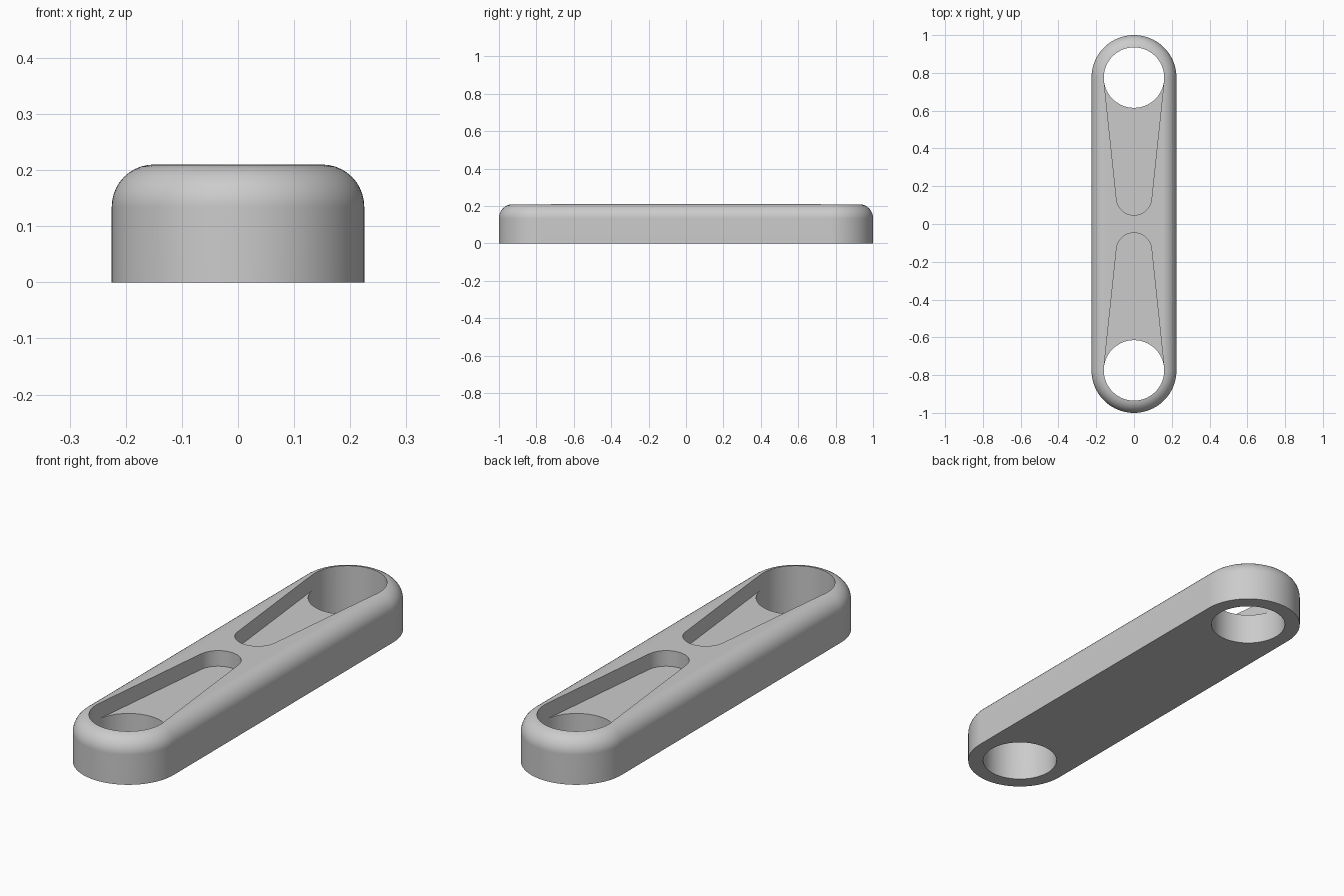
import bpy, bmesh, math
from math import pi

cube = bpy.data.objects.get("Cube")
if cube:
    bpy.data.objects.remove(cube, do_unlink=True)

WIDTH_R, HOLE_R, TIP_R = 0.225, 0.16, 0.093
END_Y, TIP_Y = 0.775, 0.14
HEIGHT, FLOOR_Z, FILLET = 0.21, 0.14, 0.075

grey = bpy.data.materials.new("plain_grey")
grey.use_nodes = True
colour = (0.6, 0.6, 0.6, 1)
grey.diffuse_color = colour
grey.node_tree.nodes["Principled BSDF"].inputs["Base Color"].default_value = colour


def arc(cy, r, a0, a1, n):
    angles = [a0 + (a1 - a0) * i / n for i in range(n + 1)]
    return [(r * math.cos(a), cy + r * math.sin(a)) for a in angles]


def prism(name, outline, z0, z1, fillet=0):
    """Extrude a flat outline upward, optionally rounding its top rim."""
    bm = bmesh.new()
    base = bm.faces.new([bm.verts.new((x, y, z0)) for x, y in outline])
    geom = bmesh.ops.extrude_face_region(bm, geom=[base])["geom"]
    for v in geom:
        if isinstance(v, bmesh.types.BMVert):
            v.co.z = z1
    bmesh.ops.recalc_face_normals(bm, faces=bm.faces)
    if fillet:
        rim = [e for e in bm.edges if all(v.co.z > z1 - 1e-5 for v in e.verts)]
        bmesh.ops.bevel(bm, geom=rim, offset=fillet, offset_type='OFFSET',
                        segments=10, profile=0.5, affect='EDGES')
    mesh = bpy.data.meshes.new(name)
    bm.to_mesh(mesh)
    bm.free()
    mesh.materials.append(grey)
    obj = bpy.data.objects.new(name, mesh)
    bpy.context.collection.objects.link(obj)
    return obj


# Rounded bar
bar_outline = arc(END_Y, WIDTH_R, 0, pi, 40) + arc(-END_Y, WIDTH_R, pi, 2 * pi, 40)
bar = prism("link_bar", bar_outline, 0, HEIGHT, FILLET)

# Through holes and the tapered pockets running tangent into them
t = math.asin((HOLE_R - TIP_R) / (END_Y - TIP_Y))
hole = arc(END_Y, HOLE_R, -t, pi + t, 36)
hole += arc(END_Y, HOLE_R, pi + t, 2 * pi - t, 32)[1:-1]
pocket = [hole[0], hole[36]] + arc(TIP_Y, TIP_R, pi + t, 2 * pi - t, 28)
cutters = []
for side in (1, -1):
    for name, shape, z0 in (("hole_cutter", hole, -0.1), ("pocket_cutter", pocket, FLOOR_Z)):
        cutter = prism(name, [(x, side * y) for x, y in shape], z0, HEIGHT + 0.1)
        cutter.hide_render = True
        cutters.append(cutter)
        cut = bar.modifiers.new(name, 'BOOLEAN')
        cut.operation, cut.solver, cut.object = 'DIFFERENCE', 'EXACT', cutter

# Apply the cuts, then shade smooth with crisp rims
bpy.ops.object.select_all(action='DESELECT')
bar.select_set(True)
bpy.context.view_layer.objects.active = bar
for name in [m.name for m in bar.modifiers]:
    bpy.ops.object.modifier_apply(modifier=name)
for cutter in cutters:
    bpy.data.objects.remove(cutter, do_unlink=True)
bpy.ops.object.shade_smooth_by_angle(angle=math.radians(25))
weights = bar.modifiers.new("clean_normals", 'WEIGHTED_NORMAL')
weights.keep_sharp = True
